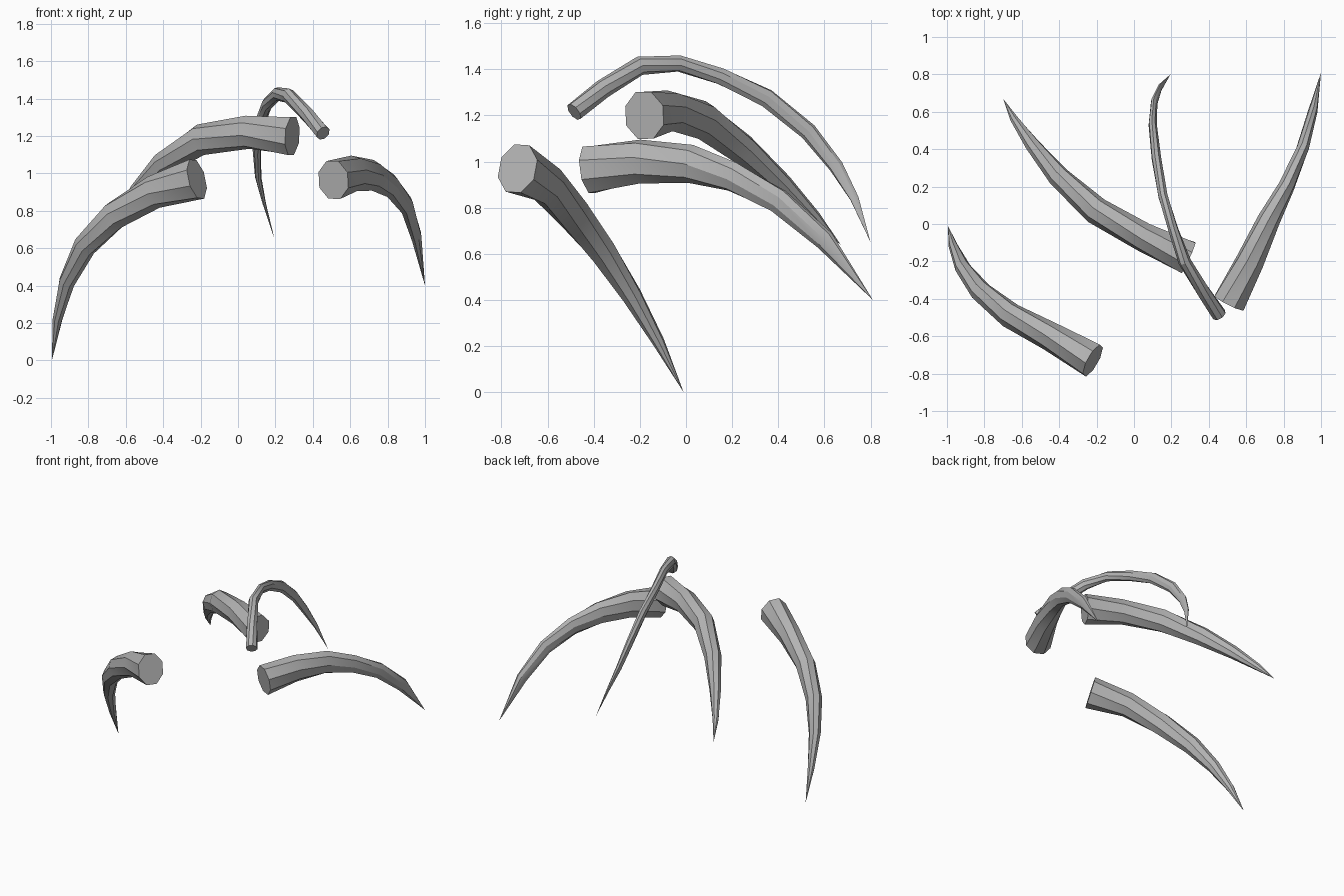
import bpy, bmesh, math
from mathutils import Vector

cube = bpy.data.objects.get("Cube")
if cube:
    bpy.data.objects.remove(cube, do_unlink=True)

SIDES = 8
TWIST = 0.2  # radians added at each ring

grey = bpy.data.materials.new("horn_grey")
grey.use_nodes = True
colour = (0.45, 0.45, 0.45, 1)
grey.diffuse_color = colour
grey.node_tree.nodes["Principled BSDF"].inputs["Base Color"].default_value = colour


def horn(name, path, radii, flat_base, flat_tip):
    """Twisted tapering horn: elliptical rings along a path, flat cap, sharp tip."""
    pts = [Vector(p) for p in path]
    side = (pts[-1] - pts[0]).cross(Vector((0, 0, 1))).normalized()
    bm = bmesh.new()
    rings = []
    for i, r in enumerate(radii):
        tangent = (pts[i + 1] - pts[max(i - 1, 0)]).normalized()
        across = (side - tangent * side.dot(tangent)).normalized()
        up = across.cross(tangent)
        flat = flat_base + (flat_tip - flat_base) * i / len(radii)
        ring = []
        for k in range(SIDES):
            a = math.tau * (k + 0.5) / SIDES + TWIST * i
            ring.append(bm.verts.new(pts[i] + r * (up * math.cos(a) + across * flat * math.sin(a))))
        rings.append(ring)
    tip = bm.verts.new(pts[-1])
    bm.faces.new(rings[0])
    for k in range(SIDES):
        n = (k + 1) % SIDES
        for lo, hi in zip(rings, rings[1:]):
            bm.faces.new((lo[k], lo[n], hi[n]))
            bm.faces.new((lo[k], hi[n], hi[k]))
        bm.faces.new((rings[-1][k], rings[-1][n], tip))
    bmesh.ops.recalc_face_normals(bm, faces=bm.faces)
    mesh = bpy.data.meshes.new(name)
    bm.to_mesh(mesh)
    bm.free()
    mesh.materials.append(grey)
    obj = bpy.data.objects.new(name, mesh)
    bpy.context.collection.objects.link(obj)
    bpy.ops.object.select_all(action="DESELECT")
    obj.select_set(True)
    bpy.context.view_layer.objects.active = obj
    bpy.ops.object.shade_smooth_by_angle(angle=math.radians(30))


# Low horn on the right
horn("right_low_horn",
     [(-.22, -.73, .97), (-.45, -.6, .9), (-.66, -.49, .775), (-.82, -.36, .61),
      (-.915, -.235, .42), (-.965, -.12, .22), (-.995, -.01, 0)],
     [.115, .09, .08, .065, .047, .028], .85, .9)

# Middle horn sweeping back to the right
horn("right_high_horn",
     [(.29, -.18, 1.2), (.05, -.07, 1.22), (-.2, .07, 1.18), (-.4, .25, 1.05),
      (-.54, .42, .9), (-.64, .56, .76), (-.7, .67, .64)],
     [.11, .09, .085, .068, .047, .026], .88, .85)

# Slim arching horn on top
horn("top_slim_horn",
     [(.455, -.485, 1.215), (.37, -.36, 1.315), (.27, -.2, 1.415), (.21, -.03, 1.425),
      (.155, .15, 1.37), (.12, .35, 1.275), (.1, .53, 1.13), (.108, .65, .98),
      (.14, .73, .84), (.195, .8, .65)],
     [.042, .042, .041, .036, .038, .041, .038, .032, .02], .95, .4)

# Horn sweeping back on the left
horn("left_horn",
     [(.51, -.42, .965), (.62, -.2, 1), (.72, .02, .99), (.815, .2, .935),
      (.9, .4, .83), (.955, .6, .66), (1, .81, .4)],
     [.11, .097, .083, .066, .056, .045], .85, .5)
